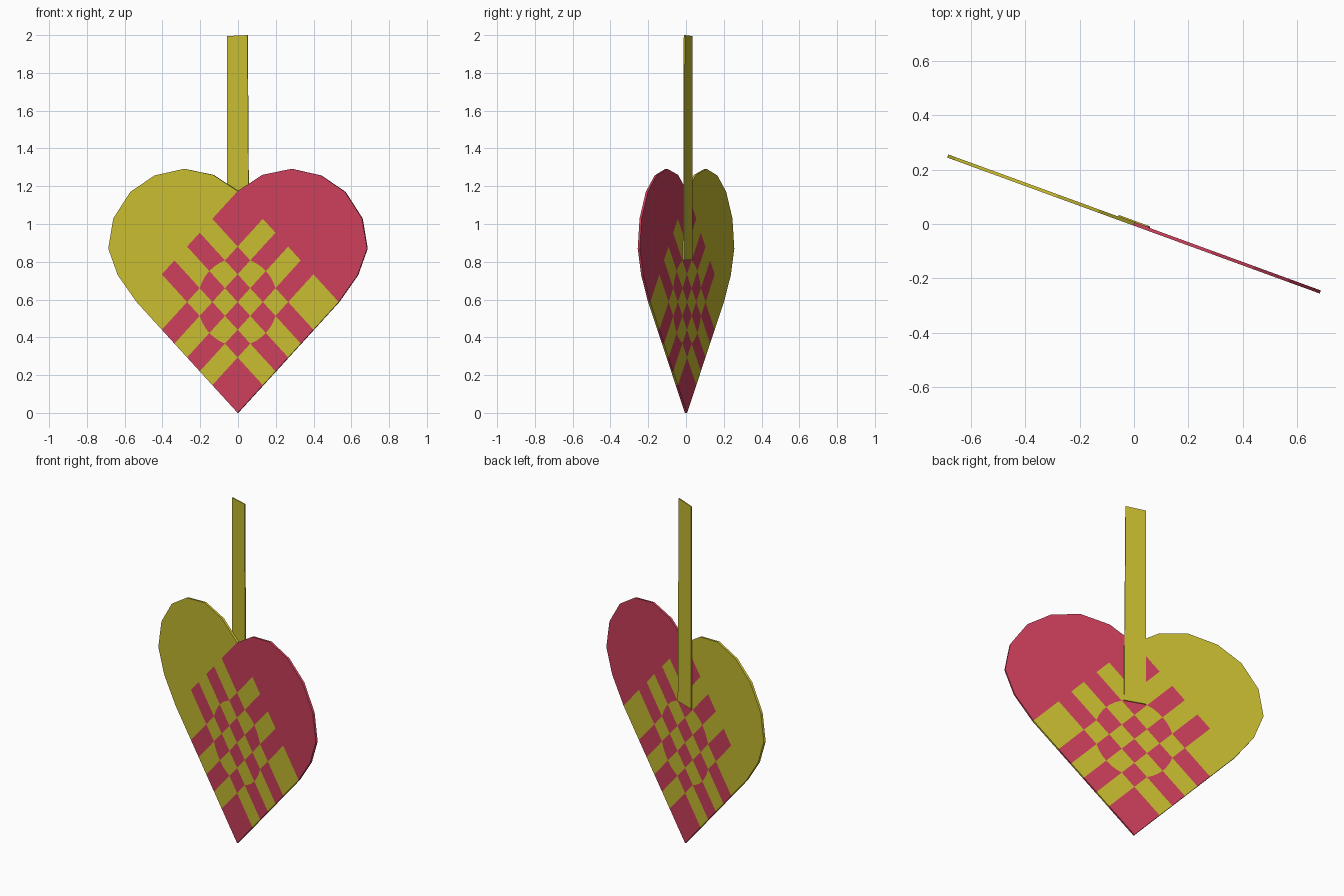
import bpy, bmesh, math

if "Cube" in bpy.data.objects:
    bpy.data.objects.remove(bpy.data.objects["Cube"])

ANGLE = math.atan2(-0.25, 0.685)      # the flat heart is turned about z
COS = math.cos(ANGLE)
HX, HZ = 0.535, 0.587                 # one side of the woven square, front view
B = [0, .25, .375, .5, .625, .75, 1]  # slit positions
RAD = math.hypot(.125, .25)           # circle woven into the middle


def material(name, rgb):
    m = bpy.data.materials.new(name)
    m.diffuse_color = (*rgb, 1)
    m.use_nodes = True
    m.node_tree.nodes["Principled BSDF"].inputs["Base Color"].default_value = m.diffuse_color
    return m


yellow = material("yellow_paper", (.578, .503, .03))
red = material("red_paper", (.61, .051, .107))


def slit(k, a):
    """Position of slit k at distance a; the outer slits bulge into a circle."""
    if k in (1, 5) and .375 < a < .625:
        return .5 + (1 if k == 5 else -1) * math.sqrt(RAD ** 2 - (a - .5) ** 2)
    return B[k]


def span(k, a, b):
    """Sample points along slit k, more where it is curved."""
    n = 3 if k in (1, 5) and .375 <= min(a, b) and max(a, b) <= .625 else 1
    return [a + (b - a) * i / n for i in range(n)]


def cell(i, j):
    """Outline of one weave cell, in front-view x and z."""
    s0, s1, t0, t1 = B[i], B[i + 1], B[j], B[j + 1]
    p = [(s, slit(j, s)) for s in span(j, s0, s1)]
    p += [(slit(i + 1, t), t if t not in (t0, t1) else slit(j, s1)) for t in span(i + 1, t0, t1)]
    p += [(s, slit(j + 1, s)) for s in span(j + 1, s1, s0)]
    p += [(slit(i, t), t if t not in (t0, t1) else slit(j + 1, s0)) for t in span(i, t1, t0)]
    # crossings on a curved slit use the curved position
    q = [(slit(i, t) if s == s0 else slit(i + 1, t) if s == s1 else s, t) for s, t in p]
    return [((s - t) * HX, (s + t) * HZ) for s, t in q]


def sheet(name, outlines, mat, thickness, offset=0):
    """Flat paper made from outlines, given thickness and turned."""
    bm = bmesh.new()
    for pts in outlines:
        bm.faces.new([bm.verts.new((x / COS, offset, z)) for x, z in pts])
    bmesh.ops.recalc_face_normals(bm, faces=bm.faces)
    for f in bm.faces:
        f.normal_update()
        if f.normal.y > 0:
            f.normal_flip()
    me = bpy.data.meshes.new(name)
    bm.to_mesh(me)
    bm.free()
    me.materials.append(mat)
    ob = bpy.data.objects.new(name, me)
    bpy.context.collection.objects.link(ob)
    ob.rotation_euler.z = ANGLE
    mod = ob.modifiers.new("paper", 'SOLIDIFY')
    mod.thickness = thickness
    mod.offset = 0
    return ob


# Rounded lobes, mirrored
lobe = [(HX, HZ), (.635, .73), (.685, .87), (.658, 1.03), (.568, 1.17),
        (.44, 1.257), (.284, 1.292), (.13, 1.26), (0, 2 * HZ)]
mirrored = [(-x, z) for x, z in lobe]

# Checkerboard weave, one sheet per colour
cells = {0: [], 1: []}
for i in range(6):
    for j in range(6):
        cells[(i + j) % 2].append(cell(i, j))

sheet("red_woven_half", [lobe] + cells[0], red, .012)
sheet("yellow_woven_half", [mirrored] + cells[1], yellow, .012)

# Hanging strap glued to the back
sheet("hanging_strap", [[(-.06, .81), (.056, .81), (.048, 2), (-.06, 1.995)]], yellow, .006, .009)
